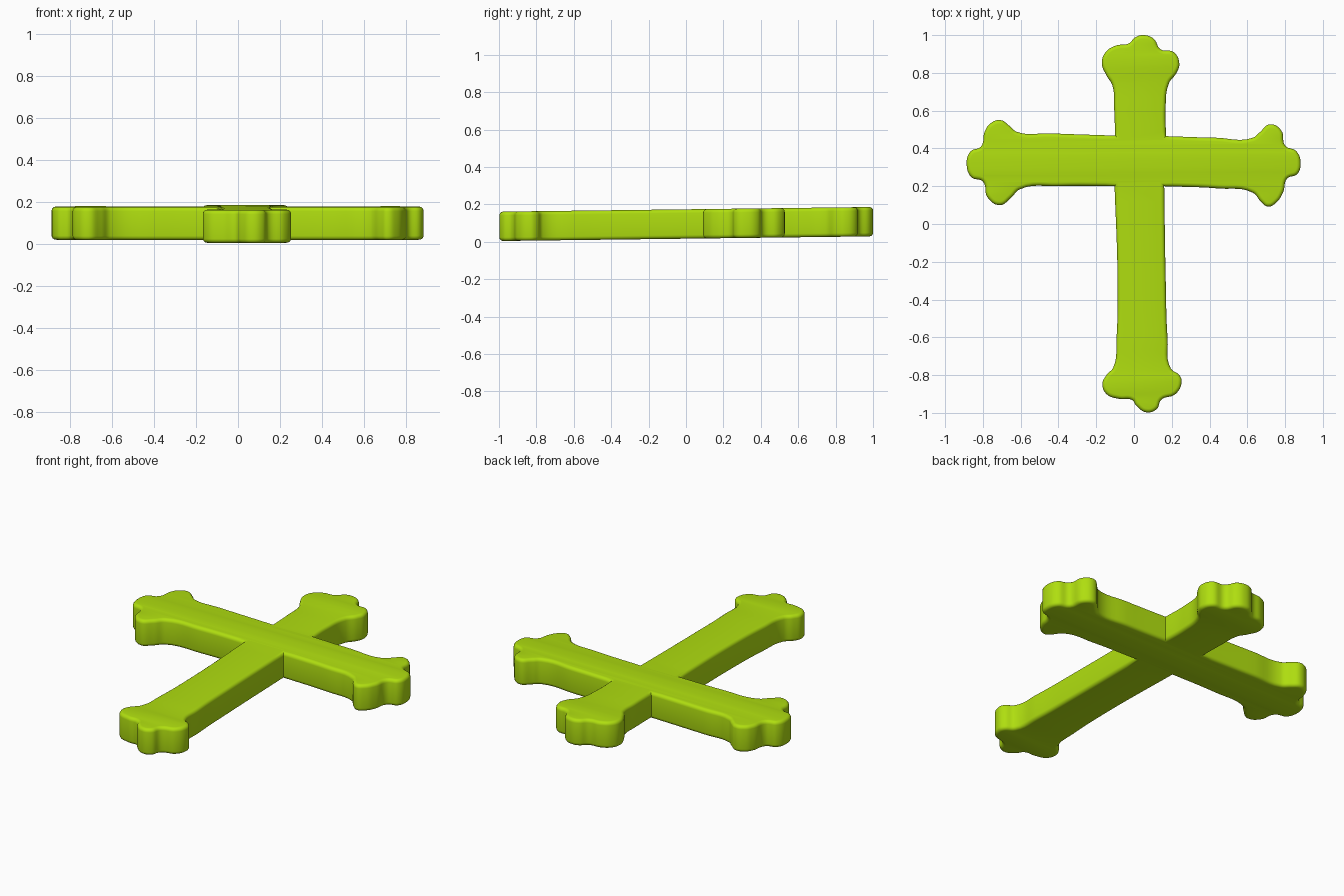
import bpy, bmesh, math

if "Cube" in bpy.data.objects:
    bpy.data.objects.remove(bpy.data.objects["Cube"])

# Budded arm outlines, listed clockwise; the first point of each is a sharp inner corner
top_arm = [(-.10, .468), (-.105, .61), (-.115, .735), (-.145, .785), (-.17, .85), (-.15, .91),
           (-.095, .945), (-.03, .955), (.01, .99), (.055, 1), (.105, .98), (.14, .925),
           (.21, .91), (.24, .85), (.225, .80), (.185, .745), (.167, .61)]
right_arm = [(.17, .465), (.43, .457), (.63, .457), (.665, .485), (.72, .528), (.78, .495),
             (.80, .415), (.86, .385), (.882, .32), (.865, .265), (.81, .24), (.79, .17),
             (.755, .115), (.71, .092), (.675, .115), (.63, .165), (.45, .188)]
bottom_arm = [(.16, .2), (.168, -.3), (.178, -.61), (.195, -.765), (.24, -.80), (.252, -.835),
              (.22, -.90), (.145, -.93), (.12, -.98), (.066, -.997), (.013, -.963),
              (-.01, -.932), (-.077, -.926), (-.146, -.90), (-.167, -.846), (-.146, -.80),
              (-.11, -.76), (-.093, -.61), (-.087, -.3)]
left_arm = [(-.103, .2), (-.395, .2), (-.606, .183), (-.65, .14), (-.71, .1), (-.775, .14),
            (-.80, .225), (-.86, .247), (-.886, .315), (-.865, .385), (-.81, .41),
            (-.79, .49), (-.76, .533), (-.706, .55), (-.66, .52), (-.62, .488), (-.447, .48)]
arms = [top_arm, right_arm, bottom_arm, left_arm]
outline = [(p, i == 0) for arm in arms for i, p in enumerate(arm)]

# Filled, thickened curve with softly rounded rims
curve = bpy.data.curves.new("cross", 'CURVE')
curve.dimensions = '2D'
curve.fill_mode = 'BOTH'
curve.resolution_u = 6
spline = curve.splines.new('BEZIER')
spline.bezier_points.add(len(outline) - 1)
for bp, (p, corner) in zip(spline.bezier_points, outline):
    bp.co = (*p, 0)
    bp.handle_left_type = bp.handle_right_type = 'VECTOR' if corner else 'AUTO'
spline.use_cyclic_u = True
ROUND = .02
curve.bevel_depth = ROUND
curve.bevel_resolution = 3
curve.offset = -ROUND
curve.extrude = .0785 - ROUND
cross = bpy.data.objects.new("cross", curve)
bpy.context.collection.objects.link(cross)
bpy.context.view_layer.objects.active = cross
cross.select_set(True)
bpy.ops.object.convert(target='MESH')
cross = bpy.context.object

# Weld the caps and rise gently towards the back
bm = bmesh.new()
bm.from_mesh(cross.data)
bmesh.ops.remove_doubles(bm, verts=bm.verts, dist=.0005)
bmesh.ops.recalc_face_normals(bm, faces=bm.faces)
low = min(v.co.z for v in bm.verts)
for v in bm.verts:
    v.co.z += -low + .004 + .0125 * (v.co.y + 1)
bm.to_mesh(cross.data)
bm.free()
bpy.ops.object.shade_smooth_by_angle(angle=math.radians(40))

# Lime green finish
mat = bpy.data.materials.new("lime")
mat.diffuse_color = (.43, .73, .005, 1)
mat.use_nodes = True
mat.node_tree.nodes["Principled BSDF"].inputs["Base Color"].default_value = mat.diffuse_color
cross.data.materials.clear()
cross.data.materials.append(mat)
